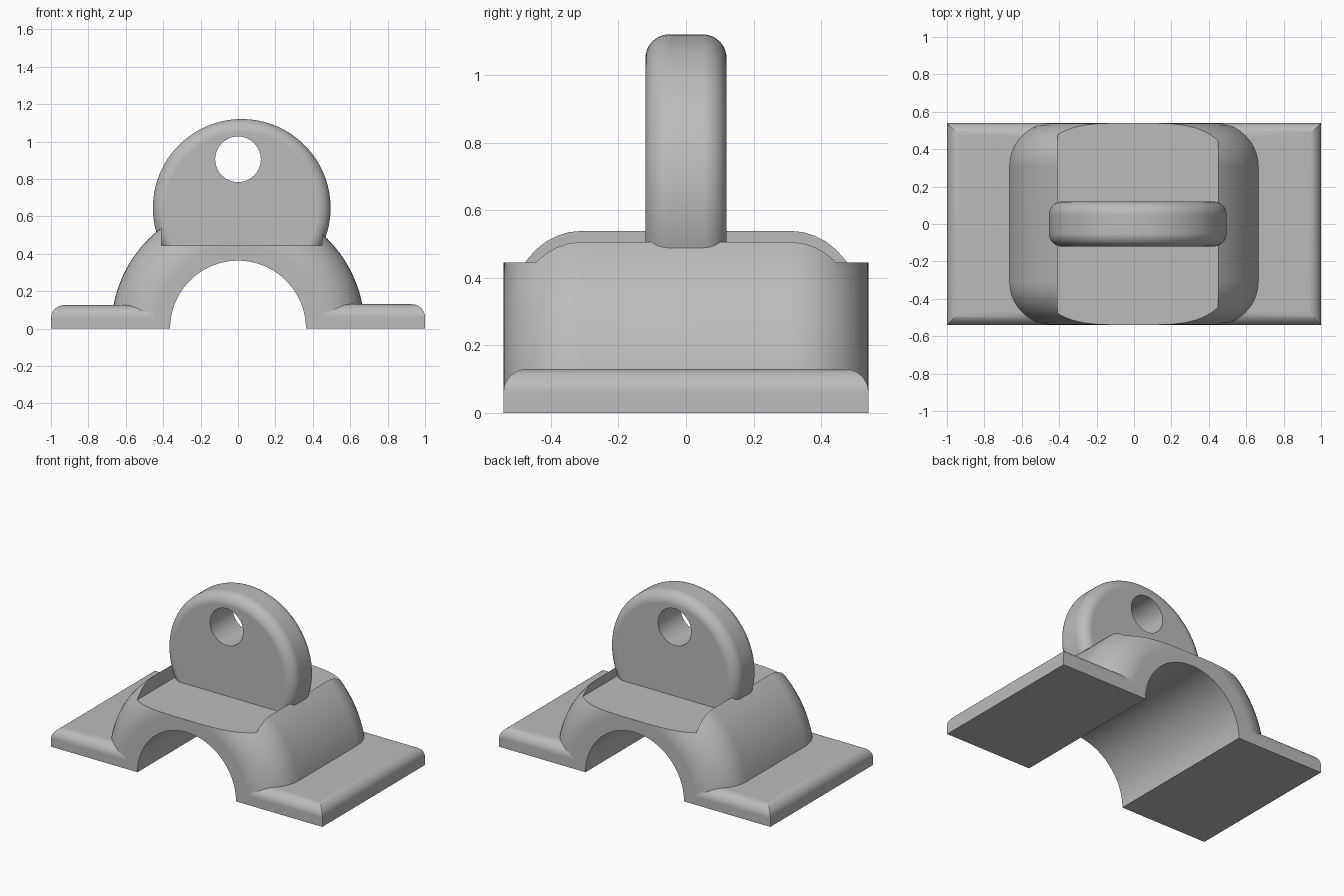
import bpy, bmesh, math
from mathutils import Matrix, Vector

if "Cube" in bpy.data.objects:
    bpy.data.objects.remove(bpy.data.objects["Cube"], do_unlink=True)

DEPTH = 0.54            # half depth of the casting
SADDLE_R, BORE_R = 0.677, 0.363
SHELF_Z = 0.445         # flat seat the lug rises from

metal = bpy.data.materials.new("grey_metal")
metal.use_nodes = True
colour = (0.5, 0.5, 0.5, 1)
metal.diffuse_color = colour
metal.node_tree.nodes["Principled BSDF"].inputs["Base Color"].default_value = colour


def finish(name, bm):
    bmesh.ops.recalc_face_normals(bm, faces=bm.faces)
    mesh = bpy.data.meshes.new(name)
    bm.to_mesh(mesh)
    bm.free()
    mesh.materials.append(metal)
    obj = bpy.data.objects.new(name, mesh)
    bpy.context.collection.objects.link(obj)
    return obj


def round_edges(bm, edges, radius):
    bmesh.ops.bevel(bm, geom=edges, offset=radius, segments=10, profile=0.5,
                    affect='EDGES', clamp_overlap=False)


def box(name, low, high, radius=0):
    """Box between two corners, with optional rounded top edges."""
    low, high = Vector(low), Vector(high)
    bm = bmesh.new()
    bmesh.ops.create_cube(bm, size=1)
    bmesh.ops.scale(bm, vec=high - low, verts=bm.verts)
    bmesh.ops.translate(bm, vec=(low + high) / 2, verts=bm.verts)
    if radius:
        top = [e for e in bm.edges if all(v.co.z > high.z - 1e-4 for v in e.verts)]
        round_edges(bm, top, radius)
    return finish(name, bm)


def disc(name, x, z, r, half, radius=0, sides=128):
    """Cylinder lying along y, with optional rounded rims."""
    bm = bmesh.new()
    bmesh.ops.create_cone(bm, cap_ends=True, segments=sides, radius1=r, radius2=r,
                          depth=2 * half)
    bmesh.ops.rotate(bm, matrix=Matrix.Rotation(math.pi / 2, 3, 'X'), verts=bm.verts)
    bmesh.ops.translate(bm, vec=(x, 0, z), verts=bm.verts)
    if radius:
        rims = [e for e in bm.edges if abs(e.verts[0].co.y - e.verts[1].co.y) < 1e-4]
        round_edges(bm, rims, radius)
    return finish(name, bm)


def combine(body, tool, operation):
    mod = body.modifiers.new(tool.name, 'BOOLEAN')
    mod.operation, mod.object, mod.solver = operation, tool, 'EXACT'
    bpy.context.view_layer.objects.active = body
    bpy.ops.object.modifier_apply(modifier=mod.name)
    bpy.data.objects.remove(tool, do_unlink=True)


# Arched saddle with rounded ends, and the two mounting flanges
body = disc("saddle_bracket", 0, 0, SADDLE_R, DEPTH, 0.23)
combine(body, box("left_flange", (0.2, -DEPTH, 0), (1, DEPTH, 0.13), 0.07), 'UNION')
combine(body, box("right_flange", (-1, -DEPTH, 0), (-0.2, DEPTH, 0.125), 0.07), 'UNION')

# Flat seat cut across the crown, then the upright lug
combine(body, box("seat_cut", (-0.41, -1, SHELF_Z), (0.45, 1, 2)), 'DIFFERENCE')
combine(body, disc("lug", 0.02, 0.645, 0.475, 0.12, 0.07), 'UNION')

# Flat underside, pipe bore and lug hole
combine(body, box("underside_cut", (-2, -1, -2), (2, 1, 0)), 'DIFFERENCE')
combine(body, disc("bore_cut", 0, 0, BORE_R, 1), 'DIFFERENCE')
combine(body, disc("hole_cut", 0, 0.905, 0.122, 1, sides=64), 'DIFFERENCE')

# Smooth curves, crisp edges
bpy.ops.object.select_all(action='DESELECT')
body.select_set(True)
bpy.context.view_layer.objects.active = body
bpy.ops.object.shade_smooth_by_angle(angle=math.radians(25))
weighted = body.modifiers.new("weighted_normals", 'WEIGHTED_NORMAL')
weighted.keep_sharp = True
